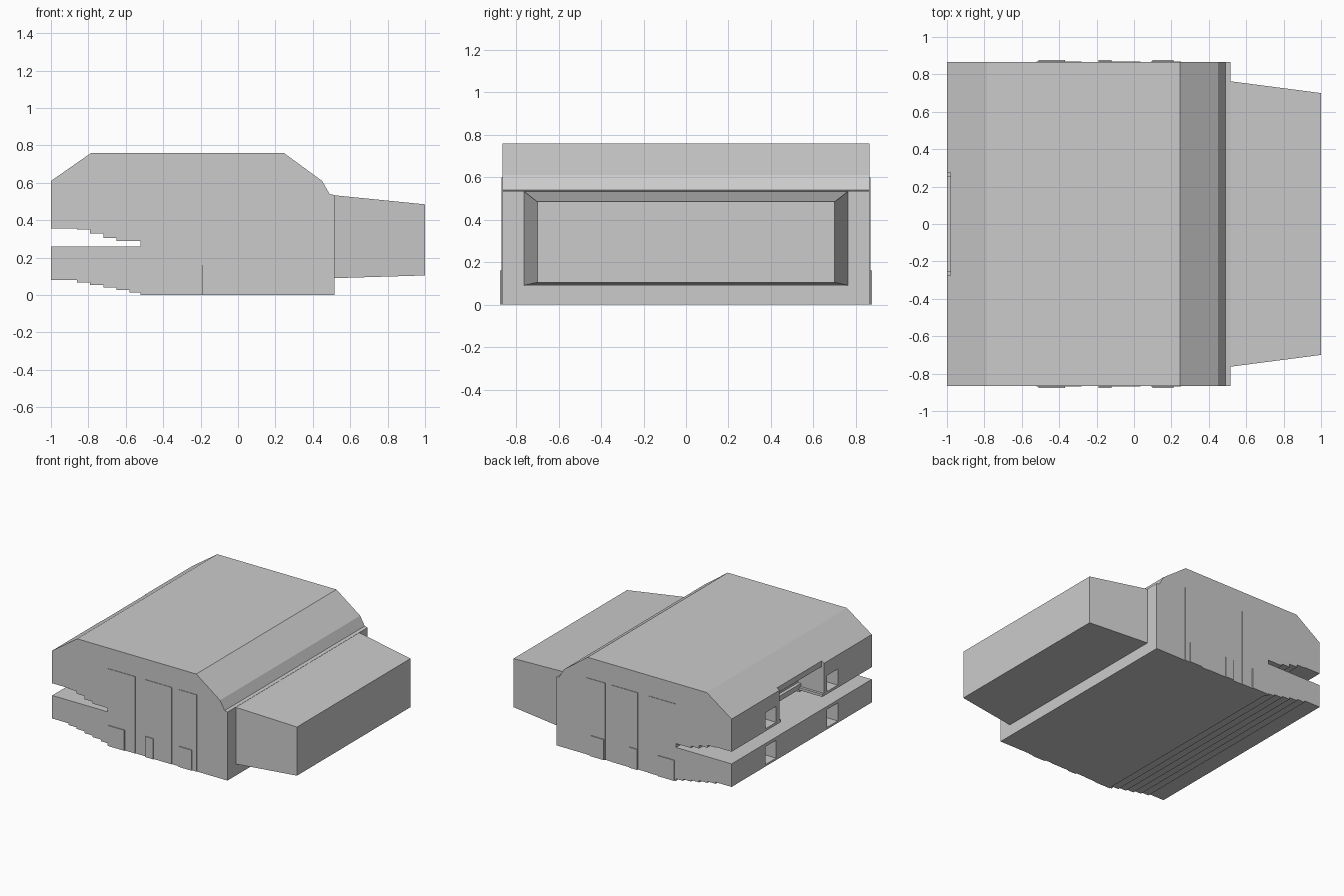
import bpy, bmesh

if "Cube" in bpy.data.objects:
    bpy.data.objects.remove(bpy.data.objects["Cube"])

HALF = 0.865


def extrude_y(name, pts, y0, y1):
    """Solid made from an x/z profile swept along y."""
    bm = bmesh.new()
    face = bm.faces.new([bm.verts.new((x, y0, z)) for x, z in pts])
    res = bmesh.ops.extrude_face_region(bm, geom=[face])
    for v in res["geom"]:
        if isinstance(v, bmesh.types.BMVert):
            v.co.y = y1
    bmesh.ops.recalc_face_normals(bm, faces=bm.faces)
    me = bpy.data.meshes.new(name)
    bm.to_mesh(me)
    bm.free()
    ob = bpy.data.objects.new(name, me)
    bpy.context.collection.objects.link(ob)
    return ob


def box(name, x0, x1, y0, y1, z0, z1):
    return extrude_y(name, [(x0, z0), (x1, z0), (x1, z1), (x0, z1)], y0, y1)


def cut(target, *bounds):
    """Subtract a box and discard the cutter."""
    cutter = box("cutter", *bounds)
    cutter.hide_render = True
    mod = target.modifiers.new("opening", 'BOOLEAN')
    mod.operation = 'DIFFERENCE'
    mod.solver = 'EXACT'
    mod.object = cutter
    bpy.context.view_layer.objects.active = target
    bpy.ops.object.modifier_apply(modifier=mod.name)
    bpy.data.objects.remove(cutter)


def stepped(levels, xs):
    """Staircase profile: each level ends at the matching x."""
    pts = []
    for i, x in enumerate(xs):
        pts.append((x, levels[i]))
        pts.append((x, levels[i + 1]))
    return pts


# Main hall with the stepped undersides and the slot between the two decks
xs = [-0.86, -0.79, -0.72, -0.65, -0.58, -0.505]
lower = [(-1, 0.08)] + stepped([0.08, 0.067, 0.055, 0.04, 0.028, 0.015, 0.0], xs)
upper = [(-1, 0.355)] + stepped([0.355, 0.35, 0.33, 0.305, 0.29], xs[:4]) + [(-0.52, 0.29)]
profile = lower + [(0.515, 0), (0.515, 0.535), (0.49, 0.54), (0.45, 0.61),
                   (0.245, 0.76), (-0.785, 0.76), (-1, 0.61)]
profile += upper + [(-0.52, 0.26), (-1, 0.26)]
hall = extrude_y("main_hall", profile, -HALF, HALF)

# Central balcony opening, roof notch and doorways in the end wall
cut(hall, -1.1, -0.70, -0.275, 0.275, 0.27, 0.58)
cut(hall, -1.1, -0.98, -0.275, 0.275, 0.27, 0.8)
for s in (-1, 1):
    y0, y1 = sorted((s * 0.315, s * 0.445))
    cut(hall, -1.1, -0.85, y0, y1, 0.375, 0.50)
    cut(hall, -1.1, -0.85, y0, y1, 0.095, 0.235)

# Tiers at the back of the balcony
tiers = [(-0.70, 0.36), (-0.70, 0.52)]
for i in range(4):
    tiers += [(-0.725 - i * 0.025, 0.52 - i * 0.04),
              (-0.725 - i * 0.025, 0.48 - i * 0.04)]
extrude_y("balcony_tiers", tiers, -0.275, 0.275)

# Balcony side ledges
for s in (-1, 1):
    y0, y1 = sorted((s * 0.255, s * 0.28))
    box("balcony_ledge", -1, -0.79, y0, y1, 0.355, 0.375)

# Tapered end block
block = box("end_block", 0.50, 1.0, -0.765, 0.765, 0.09, 0.535)
for v in block.data.vertices:
    if v.co.x > 0.9:
        v.co.y *= 0.70 / 0.765
        v.co.z = 0.485 if v.co.z > 0.3 else 0.105

# Shallow raised wall panels and low plinths on both long sides
for s in (-1, 1):
    for x0, x1 in ((-0.52, -0.28), (-0.19, 0.035), (0.09, 0.25)):
        y0, y1 = sorted((s * 0.85, s * 0.869))
        box("wall_panel", x0, x1, y0, y1, 0, 0.60)
    for x0, x1 in ((-0.51, -0.37), (-0.19, -0.12), (0.10, 0.21)):
        y0, y1 = sorted((s * 0.85, s * 0.876))
        box("wall_plinth", x0, x1, y0, y1, 0, 0.16)
